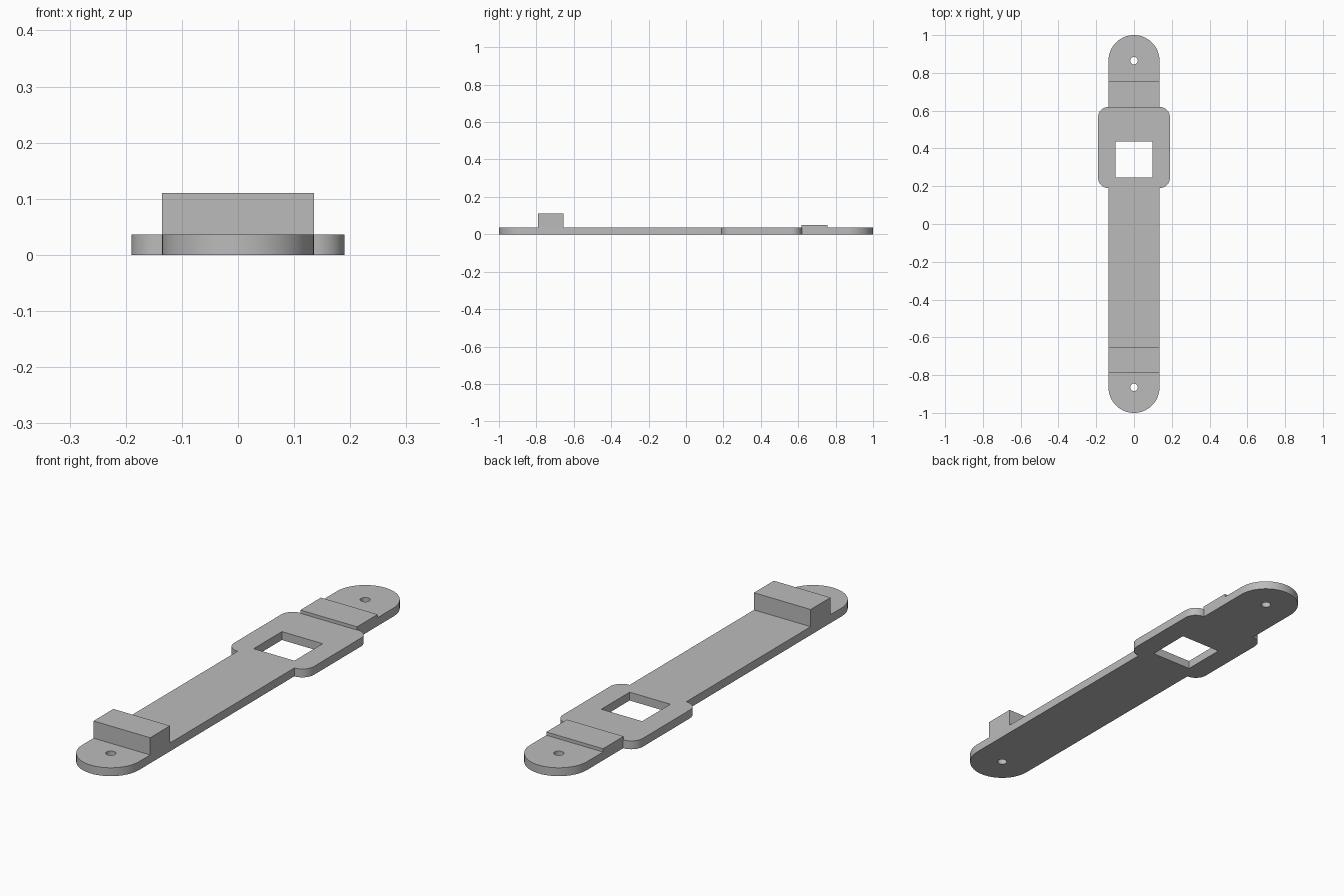
import bpy, bmesh
from math import cos, sin, radians

cube = bpy.data.objects.get("Cube")
if cube:
    bpy.data.objects.remove(cube, do_unlink=True)

THICK = 0.036
HALF = 0.135          # half width of the strap
END = 1 - HALF        # centre of each rounded end

grey = bpy.data.materials.new("plain grey")
grey.use_nodes = True
colour = (0.5, 0.5, 0.5, 1)
grey.diffuse_color = colour
grey.node_tree.nodes["Principled BSDF"].inputs["Base Color"].default_value = colour


def arc(cx, cy, r, start, stop, steps):
    angles = [radians(start + (stop - start) * i / steps) for i in range(steps + 1)]
    return [(cx + r * cos(a), cy + r * sin(a)) for a in angles]


def extruded_plate(name, loops, height):
    """Flat plate from an outer loop followed by hole loops."""
    curve = bpy.data.curves.new(name, "CURVE")
    curve.dimensions = "2D"
    curve.fill_mode = "BOTH"
    curve.extrude = height / 2
    for loop in loops:
        spline = curve.splines.new("POLY")
        spline.points.add(len(loop) - 1)
        for point, (x, y) in zip(spline.points, loop):
            point.co = (x, y, 0, 1)
        spline.use_cyclic_u = True
    helper = bpy.data.objects.new(name + " outline", curve)
    bpy.context.collection.objects.link(helper)
    graph = bpy.context.evaluated_depsgraph_get()
    mesh = bpy.data.meshes.new_from_object(helper.evaluated_get(graph))
    bpy.data.objects.remove(helper, do_unlink=True)
    bm = bmesh.new()
    bm.from_mesh(mesh)
    bmesh.ops.remove_doubles(bm, verts=bm.verts, dist=1e-5)
    bmesh.ops.translate(bm, verts=bm.verts, vec=(0, 0, height / 2))
    bmesh.ops.recalc_face_normals(bm, faces=bm.faces)
    bm.to_mesh(mesh)
    bm.free()
    mesh.materials.clear()
    mesh.materials.append(grey)
    obj = bpy.data.objects.new(name, mesh)
    bpy.context.collection.objects.link(obj)
    return obj


def block(name, y0, y1, z0, z1):
    bpy.ops.mesh.primitive_cube_add(size=1, location=(0, (y0 + y1) / 2, (z0 + z1) / 2))
    obj = bpy.context.object
    obj.name = name
    obj.scale = (2 * HALF, y1 - y0, z1 - z0)
    bpy.ops.object.transform_apply(location=False, rotation=False, scale=True)
    obj.data.materials.append(grey)


# Strap with rounded ends and a wider rounded pad, mirrored across x
corner = 0.055
side = (arc(0, -END, HALF, -90, 0, 24)
        + arc(HALF, 0.19 + corner, corner, -90, 0, 12)
        + arc(HALF, 0.62 - corner, corner, 0, 90, 12)
        + arc(0, END, HALF, 0, 90, 24))
outline = side + [(-x, y) for x, y in reversed(side[1:-1])]

# Square window and screw holes
window = [(-0.097, 0.245), (0.097, 0.245), (0.097, 0.437), (-0.097, 0.437)]
holes = [arc(0, y, 0.02, 0, 345, 23) for y in (-END, END)]
plate = extruded_plate("strap_plate", [outline, window] + holes, THICK)
bpy.ops.object.select_all(action="DESELECT")
plate.select_set(True)
bpy.context.view_layer.objects.active = plate
bpy.ops.object.shade_smooth_by_angle(angle=radians(30))

# Raised blocks across the strap
block("front_block", -0.79, -0.655, THICK, 0.11)
block("rear_step", 0.617, 0.757, THICK, 0.05)
